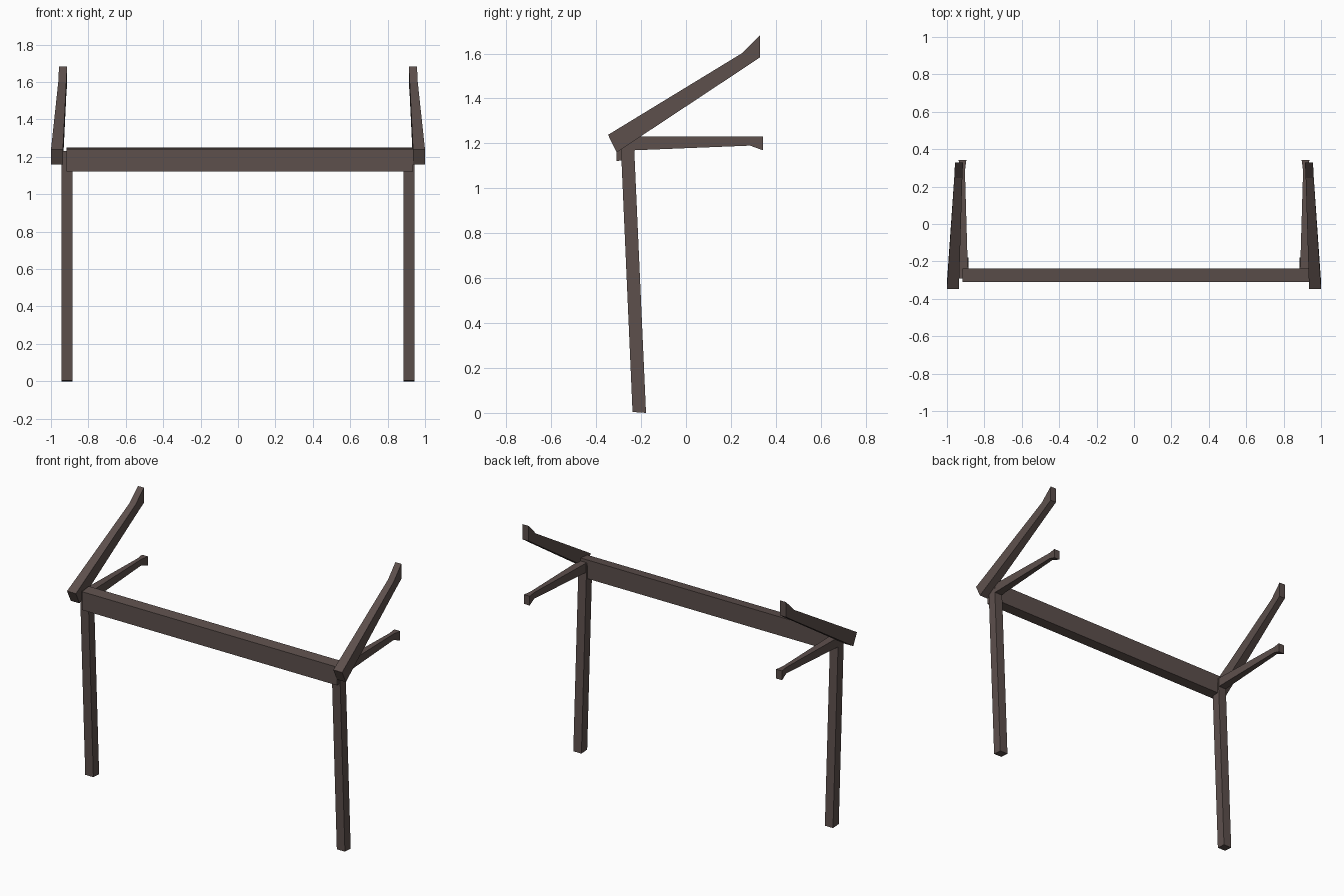
import bpy, bmesh

if "Cube" in bpy.data.objects:
    bpy.data.objects.remove(bpy.data.objects["Cube"])

wood = bpy.data.materials.new("dark_wood")
wood.diffuse_color = (0.11, 0.08, 0.073, 1)
wood.use_nodes = True
wood.node_tree.nodes["Principled BSDF"].inputs["Base Color"].default_value = wood.diffuse_color


def loft(name, sections):
    """Join four-cornered sections into one closed beam."""
    bm = bmesh.new()
    rings = [[bm.verts.new(p) for p in s] for s in sections]
    for a, b in zip(rings, rings[1:]):
        for i in range(4):
            j = (i + 1) % 4
            bm.faces.new((a[i], a[j], b[j], b[i]))
    bm.faces.new(rings[0][::-1])
    bm.faces.new(rings[-1])
    bmesh.ops.recalc_face_normals(bm, faces=bm.faces)
    me = bpy.data.meshes.new(name)
    bm.to_mesh(me)
    bm.free()
    me.materials.append(wood)
    ob = bpy.data.objects.new(name, me)
    bpy.context.collection.objects.link(ob)
    return ob


def side_section(s, x0, x1, low, high):
    """Section across x, between a lower and an upper (y, z) point."""
    return [(s * x0, *low), (s * x1, *low), (s * x1, *high), (s * x0, *high)]


for side, s in (("left", -1), ("right", 1)):
    # leaning post
    loft(side + "_post", [
        side_section(s, 0.885, 0.944, (-0.238, 0.004), (-0.178, 0.0)),
        side_section(s, 0.885, 0.944, (-0.292, 1.232), (-0.233, 1.229)),
    ])
    # sloping upper arm with a flared tip
    loft(side + "_upper_arm", [
        side_section(s, 0.936, 1.0, (-0.309, 1.16), (-0.347, 1.238)),
        side_section(s, 0.918, 0.961, (0.25, 1.53), (0.247, 1.60)),
        side_section(s, 0.914, 0.957, (0.329, 1.583), (0.329, 1.682)),
    ])
    # level lower arm with a flared tip
    loft(side + "_lower_arm", [
        side_section(s, 0.888, 0.943, (-0.26, 1.168), (-0.26, 1.230)),
        side_section(s, 0.904, 0.930, (0.285, 1.19), (0.285, 1.230)),
        side_section(s, 0.896, 0.938, (0.343, 1.169), (0.343, 1.230)),
    ])

# cross beam between the posts
profile = [(-0.31, 1.122), (-0.31, 1.242), (-0.238, 1.25), (-0.24, 1.126)]
loft("cross_beam", [[(x, y, z) for y, z in profile] for x in (-0.918, 0.936)])
